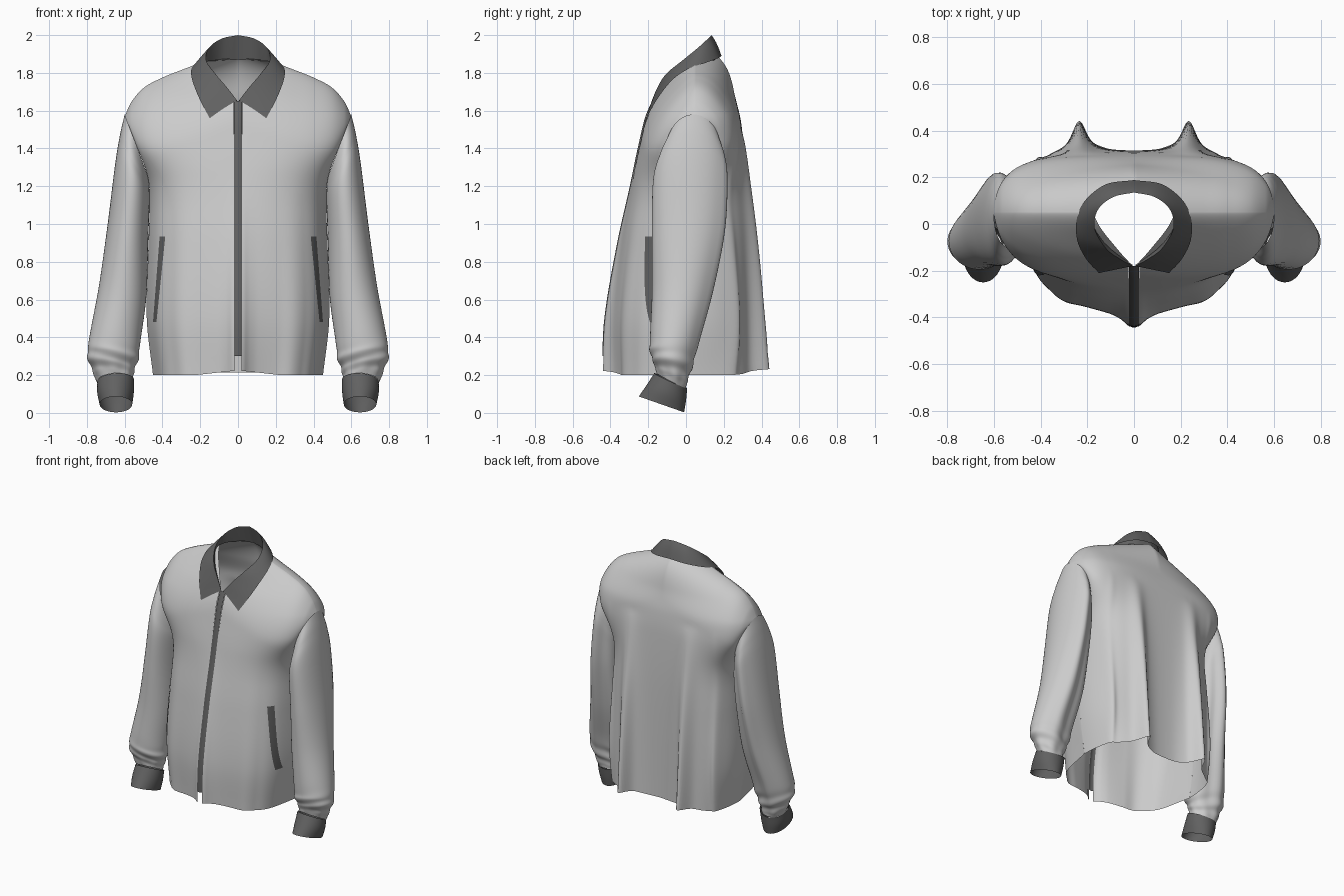
import bpy, math

if "Cube" in bpy.data.objects:
    bpy.data.objects.remove(bpy.data.objects["Cube"])

DARK = bpy.data.materials.new("dark_trim")
DARK.diffuse_color = (0.12, 0.12, 0.12, 1)
DARK.use_nodes = True
DARK.node_tree.nodes["Principled BSDF"].inputs["Base Color"].default_value = DARK.diffuse_color


def smooth(table, t):
    """Smooth interpolation through rows of (t, value, value...)."""
    t = min(max(t, table[0][0]), table[-1][0])
    i = max(k for k in range(len(table) - 1) if table[k][0] <= t)
    a, b = table[i], table[i + 1]
    p, n = table[max(i - 1, 0)], table[min(i + 2, len(table) - 1)]
    h = b[0] - a[0]
    s = (t - a[0]) / h
    out = []
    for k in range(1, len(a)):
        ma = (b[k] - p[k]) / (b[0] - p[0]) * h
        mb = (n[k] - a[k]) / (n[0] - a[0]) * h
        out.append((2*s**3 - 3*s**2 + 1)*a[k] + (s**3 - 2*s**2 + s)*ma
                   + (3*s**2 - 2*s**3)*b[k] + (s**3 - s**2)*mb)
    return out if len(out) > 1 else out[0]


def numbered(rows):
    return [(i, *r) for i, r in enumerate(rows)]


def sheet(name, rows, closed=False, dark=False, mirror=True):
    """Skin a grid of points as a single cloth layer."""
    n = len(rows[0])
    faces = []
    for i in range(len(rows) - 1):
        for j in range(n if closed else n - 1):
            k = (j + 1) % n
            faces.append((i*n + j, i*n + k, (i+1)*n + k, (i+1)*n + j))
    me = bpy.data.meshes.new(name)
    me.from_pydata([p for r in rows for p in r], [], faces)
    me.polygons.foreach_set("use_smooth", [True] * len(faces))
    ob = bpy.data.objects.new(name, me)
    bpy.context.collection.objects.link(ob)
    if dark:
        me.materials.append(DARK)
    if mirror:
        m = ob.modifiers.new("mirror", 'MIRROR')
        m.use_mirror_merge = True
        m.merge_threshold = 0.001
    return ob


# Body shape curves
WIDTH = [(.2, .45), (.5, .483), (.9, .474), (1.1, .468), (1.25, .478), (1.42, .54), (1.57, .6)]
SHOULDER = [(0, 1.93), (.17, 1.865), (.3, 1.815), (.4, 1.775), (.5, 1.72), (.565, 1.645), (.6, 1.57)]
FRONT_Y = [(.2, -.445), (.5, -.43), (.9, -.36), (1.2, -.292), (1.4, -.25), (1.65, -.19), (1.78, -.14), (1.93, -.12)]
BACK_Y = [(.2, .31), (1.0, .315), (1.4, .305), (1.55, .29), (1.7, .26), (1.93, .28)]
HEM_FRONT = [(0, 1), (.06, .98), (.12, .92), (.22, .86), (.45, .79), (.62, .76), (.73, .68), (.89, .47), (1, 0)]
SEAM, SIDE = .05, .03


def gauss(x, w):
    return math.exp(-(x / w) ** 2)


def armhole(z):
    t = min(max((z - 1.08) / .36, 0), 1)
    return t * t * (3 - 2 * t)


def over_shoulder(y, x, z, radius, power):
    d = min(max((smooth(SHOULDER, x) - z) / radius, 0), 1)
    return SEAM + (y - SEAM) * (1 - (1 - d) ** 2) ** power


def front_y(x, z):
    u = min(x / smooth(WIDTH, z), 1)
    w = min(max((z - .2) / 1.1, 0), 1)
    s = (1 - w) * smooth(HEM_FRONT, u) + w * math.sqrt(1 - u ** 2.6)
    side = SIDE - .13 * armhole(z)
    return over_shoulder(side + (smooth(FRONT_Y, z) - side) * s, x, z, .4, .68)


def back_y(x, z):
    u = min(x / smooth(WIDTH, z), 1)
    w = min(max((z - .2) / 1.3, 0), 1)
    s = math.sqrt(1 - u ** (8 - 5 * w))
    side = SIDE + .15 * armhole(z)
    pleats = (1 - w) ** .85 * (.09 * gauss(x - .235, .035 + .02 * w) + .045 * gauss(x - .225, .1)
                               + .04 * gauss(x - .42, .025) * s)
    return over_shoulder(side + (smooth(BACK_Y, z) - side) * s + pleats, x, z, .3, .5)


def panel(name, depth, neck_z, hem, x0, nu=64, nv=64):
    rows = []
    for j in range(nv + 1):
        v = math.sin(math.pi / 2 * j / nv)
        row = []
        for i in range(nu + 1):
            u = math.sin(math.pi / 2 * i / nu)
            u = x0 + (1 - x0) * u
            xt = .6 * u
            top = smooth(SHOULDER, xt)
            if xt < .17:
                top = min(top, neck_z(xt))
            low = hem(u)
            z = low + v * (top - low)
            x = u * smooth(WIDTH, z)
            row.append((x, depth(x, z), z))
        rows.append(row)
    return sheet(name, rows)


# Front and back panels
panel("front_panel", front_y, lambda x: 1.64 + 1.3 * x, lambda u: .225 - .025 * min(u * 2, 1), .04)
panel("back_panel", back_y, lambda x: 1.88 - .015 * x / .17,
      lambda u: .215 + .025 * gauss(u - .5, .2) - .015 * u, 0)

# Zip tape down the centre front
zs = [.3 + 1.35 * i / 40 for i in range(41)]
sheet("zip", [[(x, front_y(.02, z) - o, z) for x, o in ((-.021, 0), (-.008, .006), (.008, .006), (.021, 0))]
              for z in zs], dark=True, mirror=False)

# Slanted pocket welts
welt = []
for i in range(17):
    t = i / 16
    z = .48 + .455 * t
    xs = [.432 - .047 * t + (.018 + .012 * t) * k / 4 for k in range(5)]
    welt.append([(x, front_y(x, z) - .006, z) for x in xs])
sheet("pocket_welt", welt, dark=True)

# Sleeves: outer x,z / inner x,z / front y, back y / tilt
SLEEVE = numbered([
    (.60, 1.58, .472, 1.24, -.10, .18, 0),
    (.625, 1.47, .47, 1.19, -.145, .205, 0),
    (.65, 1.32, .468, 1.12, -.175, .215, 0),
    (.69, 1.0, .475, .92, -.18, .20, 0),
    (.735, .68, .485, .62, -.18, .14, 0),
    (.785, .41, .515, .39, -.19, .07, .01),
    (.795, .30, .53, .28, -.19, .035, .03),
    (.765, .215, .555, .21, -.165, .01, .04),
    (.745, .165, .56, .175, -.155, .0, .04)])
CUFF = numbered([
    (.745, .165, .55, .175, -.168, .006, .04),
    (.745, .105, .552, .105, -.21, .0, .04),
    (.732, .045, .56, .045, -.25, -.01, .042)])


def tube(name, table, steps, wrinkle=0, dark=False, n=48):
    rows, last = [], len(table) - 1
    for j in range(steps + 1):
        t = last * j / steps
        ox, oz, ix, iz, y0, y1, tilt = smooth(table, t)
        row = []
        for i in range(n):
            a = 2 * math.pi * i / n
            c, s = math.cos(a), math.sin(a)
            # long folds at the back, slanted creases above the cuff
            fade = math.sin(math.pi * min(t / 8, 1))
            k = 1 + wrinkle * (fade * (.8 * gauss(a - 1.3, .25) - 1.2 * gauss(a - 1.9, .3)
                                       + .5 * gauss(a - 2.5, .2))
                               + .45 * gauss(t - 6.3, .7) * math.sin(6 * t + 3 * math.sin(a + 1))
                               + .35 * gauss(t - 7.3, .7) * math.sin(7 * a))
            c, s = c * k, s * k
            row.append(((ox + ix)/2 + c*(ox - ix)/2, (y0 + y1)/2 + s*(y1 - y0)/2,
                        (oz + iz)/2 + c*(oz - iz)/2 - s*tilt))
        rows.append(row)
    sheet(name, rows, closed=True, dark=dark)


tube("sleeve", SLEEVE, 96, wrinkle=.1)
tube("cuff", CUFF, 10, dark=True)

# Collar: fold line, outer edge and neck seam from centre back to centre front
FOLD = numbered([(0, .135, 2.0), (.09, .115, 1.98), (.155, .06, 1.93), (.168, -.02, 1.865),
                 (.12, -.105, 1.795), (.06, -.15, 1.725), (.006, -.18, 1.655)])
EDGE = numbered([(0, .188, 1.89), (.12, .17, 1.878), (.21, .10, 1.852), (.245, .02, 1.825),
                 (.243, -.07, 1.765), (.205, -.15, 1.665), (.15, -.21, 1.56)])
NECK = numbered([(0, .172, 1.87), (.1, .14, 1.865), (.165, .06, 1.86), (.172, -.01, 1.84),
                 (.122, -.085, 1.775), (.064, -.135, 1.71), (.006, -.175, 1.64)])
fall, stand = [], []
for j in range(37):
    t = j / 6
    f, e, n = smooth(FOLD, t), smooth(EDGE, t), smooth(NECK, t)
    bulge = .012 * (1 - t / 8)
    fall.append([tuple(f[k] + (e[k] - f[k]) * s / 8 + (bulge * math.sin(math.pi * s / 8) if k == 2 else 0)
                       for k in range(3)) for s in range(9)])
    stand.append([tuple(n[k] + (f[k] - n[k]) * s / 4 for k in range(3)) for s in range(5)])
sheet("collar_fall", fall, dark=True)
sheet("collar_stand", stand, dark=True)
